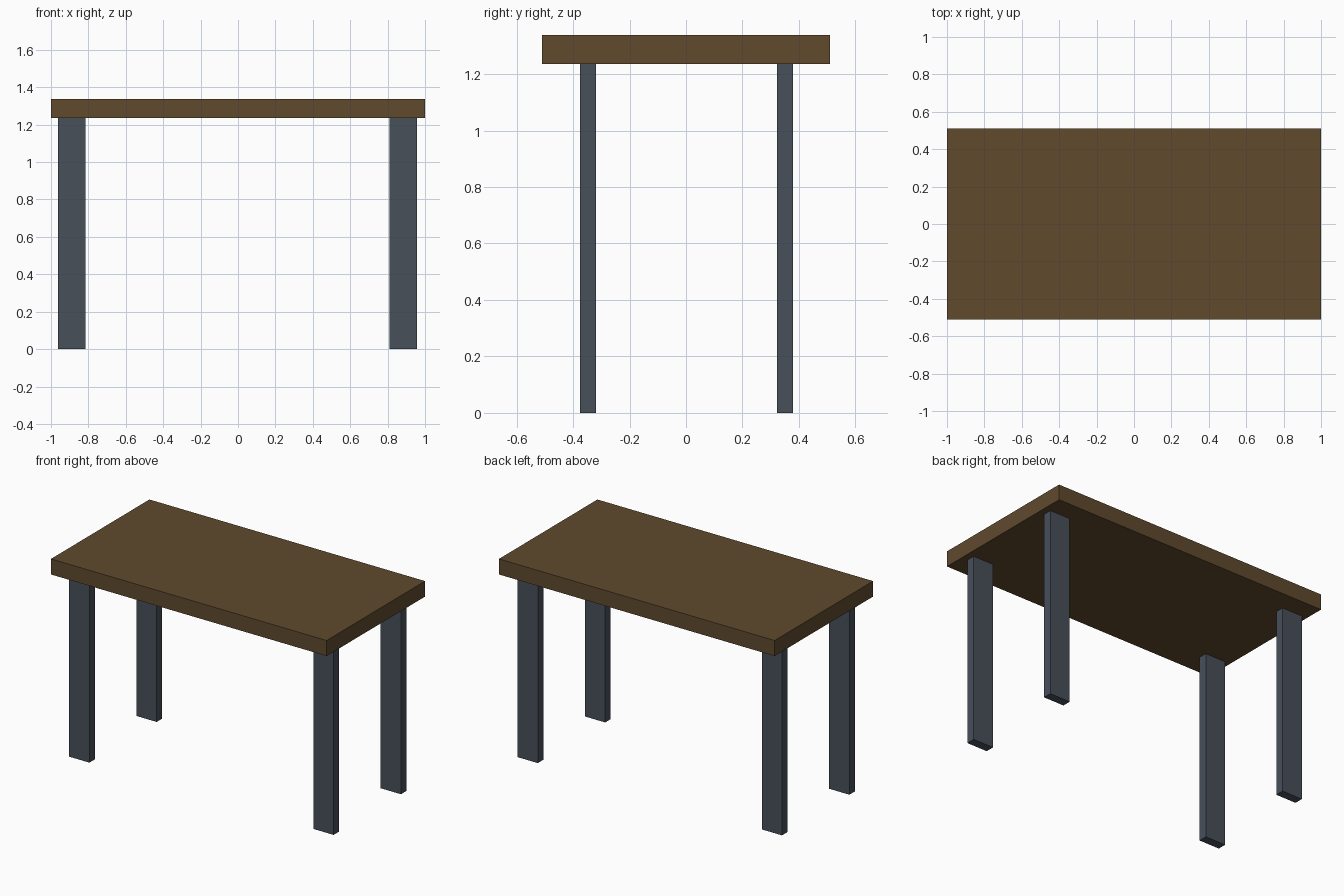
import bpy

if "Cube" in bpy.data.objects:
    bpy.data.objects.remove(bpy.data.objects["Cube"])


def material(name, color):
    mat = bpy.data.materials.new(name)
    mat.diffuse_color = (*color, 1.0)
    mat.use_nodes = True
    mat.node_tree.nodes["Principled BSDF"].inputs["Base Color"].default_value = mat.diffuse_color
    return mat


def box(name, center, size, mat):
    bpy.ops.mesh.primitive_cube_add(size=1, location=center)
    obj = bpy.context.object
    obj.name = name
    obj.scale = size
    bpy.ops.object.transform_apply(location=False, rotation=False, scale=True)
    obj.data.materials.append(mat)
    return obj


wood = material("brown_wood", (0.115, 0.068, 0.027))
metal = material("slate_grey", (0.065, 0.08, 0.102))

TOP_Z, UNDERSIDE_Z = 1.338, 1.236

# Tabletop slab
box("tabletop", (0, 0, (TOP_Z + UNDERSIDE_Z) / 2),
    (2.0, 1.02, TOP_Z - UNDERSIDE_Z), wood)

# Four flat legs, wide along x and thin along y
for y_name, y in (("front", -0.347), ("back", 0.351)):
    for x_name, x in (("left", -0.889), ("right", 0.883)):
        box(f"{y_name}_{x_name}_leg", (x, y, UNDERSIDE_Z / 2),
            (0.147, 0.057, UNDERSIDE_Z), metal)
